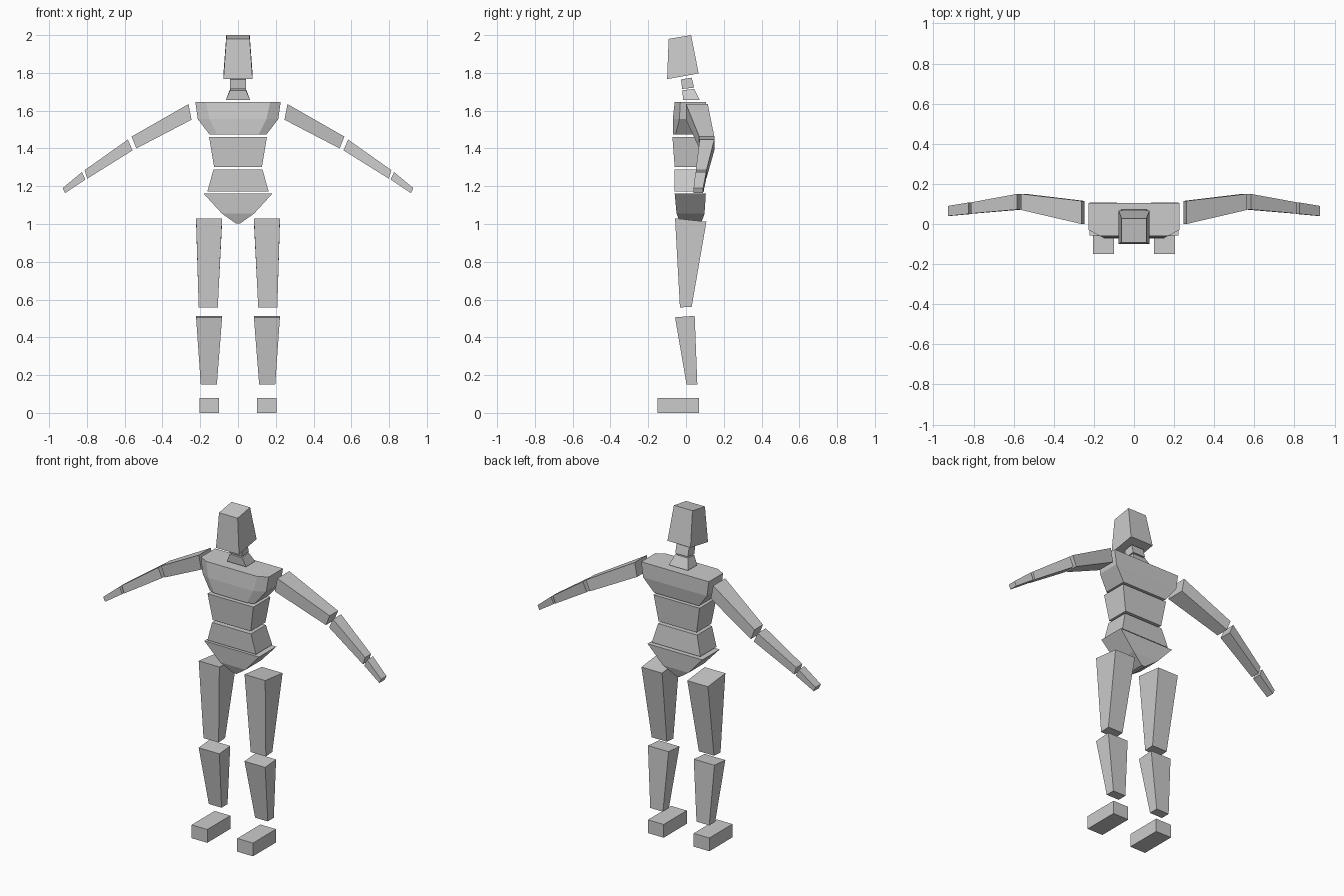
import bpy, bmesh

if "Cube" in bpy.data.objects:
    bpy.data.objects.remove(bpy.data.objects["Cube"])


def loft(name, rings):
    """Skin a list of matching point rings and cap both ends."""
    bm = bmesh.new()
    vs = [[bm.verts.new(p) for p in r] for r in rings]
    n = len(vs[0])
    for a, b in zip(vs, vs[1:]):
        for i in range(n):
            j = (i + 1) % n
            bm.faces.new((a[i], a[j], b[j], b[i]))
    bm.faces.new(vs[0])
    bm.faces.new(vs[-1])
    bmesh.ops.recalc_face_normals(bm, faces=bm.faces)
    me = bpy.data.meshes.new(name)
    bm.to_mesh(me)
    bm.free()
    ob = bpy.data.objects.new(name, me)
    bpy.context.collection.objects.link(ob)
    return ob


def rect(x0, x1, front, back):
    """Level or tilted rectangle; front and back are (y, z) pairs."""
    (yf, zf), (yb, zb) = front, back
    return [(x0, yf, zf), (x1, yf, zf), (x1, yb, zb), (x0, yb, zb)]


def hexa(a, b, yf, yc, yb, z):
    """Chest section: front half width a, chamfered to half width b."""
    return [(-a, yf, z), (a, yf, z), (b, yc, z), (b, yb, z), (-b, yb, z), (-b, yc, z)]


def cross(top, low, y0, y1):
    """Arm section through an upper and a lower (x, z) point."""
    (xt, zt), (xl, zl) = top, low
    return [(xt, y0, zt), (xt, y1, zt), (xl, y1, zl), (xl, y0, zl)]


def mirrored(name, rings):
    loft("left_" + name, rings)
    loft("right_" + name, [[(-x, y, z) for x, y, z in r] for r in rings])


# Head and neck
loft("head", [rect(-.077, .077, (-.1, 1.767), (.067, 1.797)),
              rect(-.062, .062, (-.092, 1.98), (.027, 2.0))])
loft("upper_neck", [rect(-.042, .042, (-.02, 1.715), (.043, 1.722)),
                    rect(-.042, .042, (-.027, 1.765), (.03, 1.775))])
loft("lower_neck", [rect(-.064, .064, (-.015, 1.657), (.073, 1.657)),
                    rect(-.042, .042, (-.02, 1.708), (.043, 1.715))])

# Torso
loft("chest", [hexa(.11, .15, -.07, -.055, .09, 1.473),
               hexa(.15, .213, -.07, -.035, .105, 1.555),
               hexa(.17, .226, -.06, -.03, .105, 1.645)])
loft("ribs", [rect(-.127, .127, (-.06, 1.303), (.08, 1.303)),
              rect(-.153, .153, (-.072, 1.46), (.09, 1.46))])
loft("waist", [rect(-.162, .162, (-.06, 1.172), (.095, 1.172)),
               rect(-.13, .13, (-.062, 1.288), (.08, 1.288))])
loft("hips", [rect(-.012, .012, (-.03, 1.003), (.08, 1.003)),
              rect(-.085, .085, (-.05, 1.055), (.098, 1.055)),
              rect(-.183, .183, (-.06, 1.162), (.105, 1.162))])

# Legs
mirrored("thigh", [rect(.107, .208, (-.032, .558), (.03, .562)),
                   rect(.084, .222, (-.058, 1.03), (.108, 1.012))])
mirrored("shin", [rect(.112, .197, (.003, .15), (.06, .15)),
                  rect(.084, .222, (-.058, .506), (.046, .514))])
mirrored("foot", [rect(.1, .205, (-.15, 0), (.07, 0)),
                  rect(.1, .205, (-.15, .08), (.07, .08))])

# Arms
mirrored("upper_arm", [cross((.262, 1.635), (.246, 1.552), 0, .115),
                       cross((.563, 1.463), (.538, 1.4), .07, .15)])
mirrored("forearm", [cross((.583, 1.447), (.558, 1.39), .072, .15),
                     cross((.812, 1.285), (.798, 1.24), .052, .108)])
mirrored("hand", [cross((.826, 1.275), (.808, 1.235), .05, .107),
                  cross((.928, 1.19), (.916, 1.163), .04, .09)])
